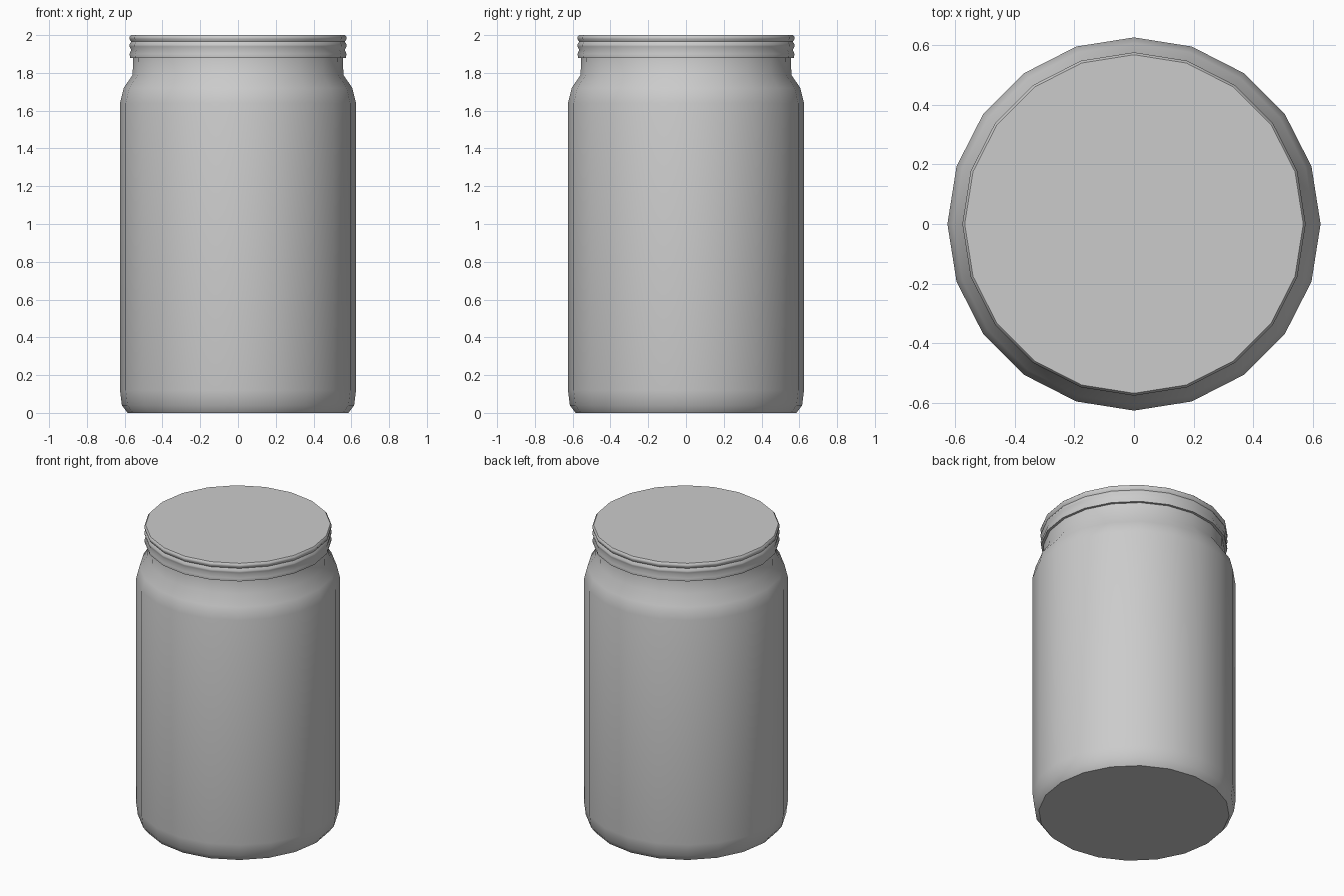
import bpy, bmesh, math

if "Cube" in bpy.data.objects:
    bpy.data.objects.remove(bpy.data.objects["Cube"])

SIDES = 20


def lathe(name, profile, cap_bottom=False, cap_top=False):
    """Revolve (radius, height) points around z into a 20-sided part."""
    bm = bmesh.new()
    rings = []
    for r, z in profile:
        rings.append([bm.verts.new((r * math.cos(2 * math.pi * i / SIDES),
                                    r * math.sin(2 * math.pi * i / SIDES), z))
                      for i in range(SIDES)])
    for low, high in zip(rings, rings[1:]):
        for i in range(SIDES):
            j = (i + 1) % SIDES
            bm.faces.new((low[i], low[j], high[j], high[i]))
    if cap_bottom:
        bm.faces.new(rings[0][::-1])
    if cap_top:
        bm.faces.new(rings[-1])
    mesh = bpy.data.meshes.new(name)
    bm.to_mesh(mesh)
    bm.free()
    obj = bpy.data.objects.new(name, mesh)
    bpy.context.collection.objects.link(obj)
    bpy.ops.object.select_all(action='DESELECT')
    obj.select_set(True)
    bpy.context.view_layer.objects.active = obj
    bpy.ops.object.shade_smooth_by_angle(angle=math.radians(50))
    return obj


# Jar: rounded foot, straight wall, shoulder and neck running up under the lid
lathe("jar_body", [(0.585, 0.0), (0.615, 0.04), (0.625, 0.12), (0.625, 1.64),
                   (0.605, 1.72), (0.558, 1.79), (0.555, 1.90)],
      cap_bottom=True)

# Screw lid: underside rim, two shallow grooves and a flat top
lathe("lid", [(0.555, 1.88), (0.572, 1.88), (0.574, 1.90), (0.566, 1.922),
              (0.575, 1.94), (0.575, 1.95), (0.566, 1.965), (0.575, 1.98),
              (0.575, 1.99), (0.567, 2.0)], cap_top=True)
